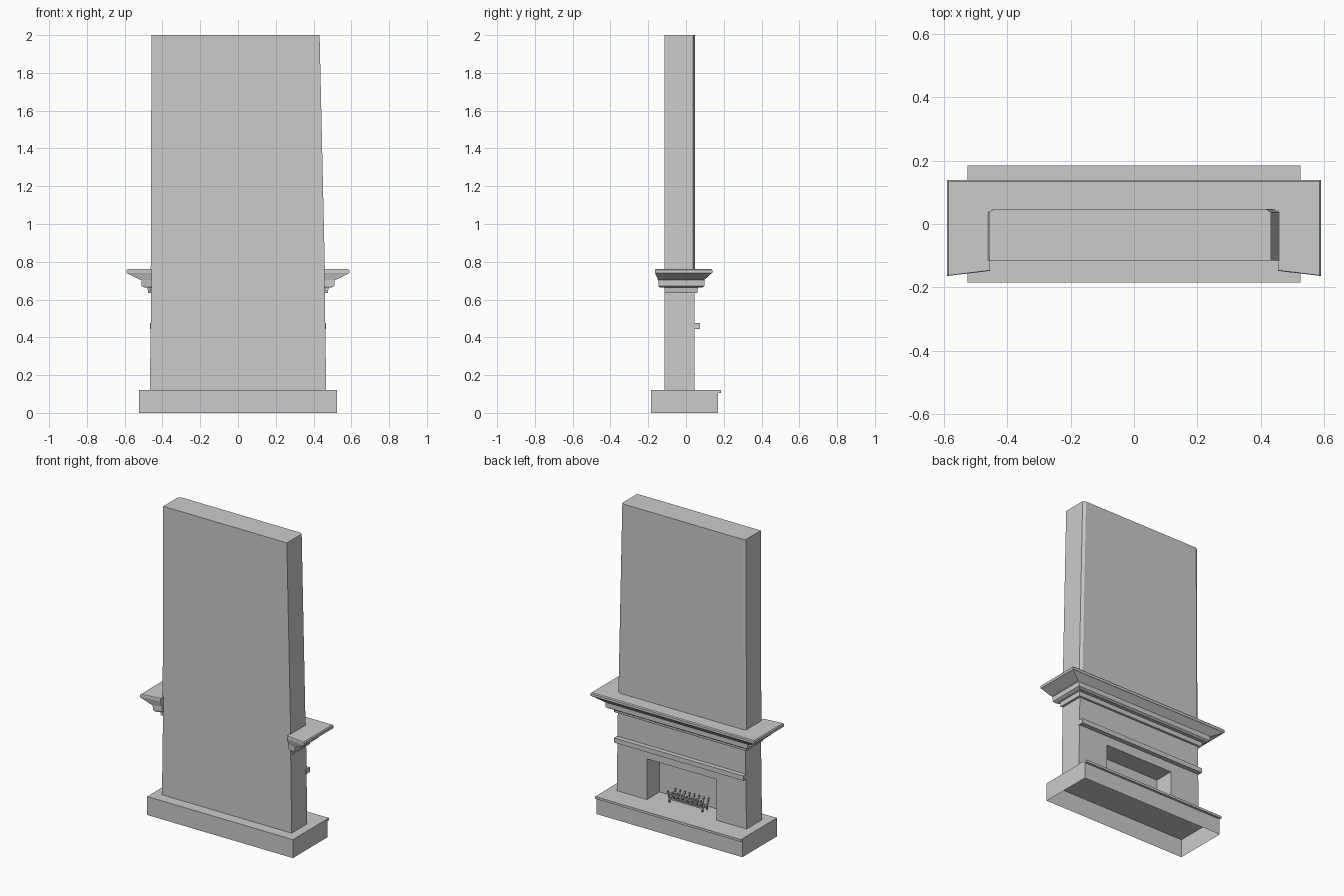
import bpy, bmesh, math
from mathutils import Vector, Matrix

if "Cube" in bpy.data.objects:
    bpy.data.objects.remove(bpy.data.objects["Cube"])


def finish(name, bm):
    bmesh.ops.recalc_face_normals(bm, faces=bm.faces)
    me = bpy.data.meshes.new(name)
    bm.to_mesh(me)
    bm.free()
    ob = bpy.data.objects.new(name, me)
    bpy.context.collection.objects.link(ob)
    return ob


def loft(name, rings, caps=(True, True)):
    """Skin a stack of (z, outline) rings with the same point count."""
    bm = bmesh.new()
    rows = [[bm.verts.new((x, y, z)) for x, y in pts] for z, pts in rings]
    n = len(rows[0])
    for a, b in zip(rows, rows[1:]):
        for i in range(n):
            j = (i + 1) % n
            bm.faces.new((a[i], a[j], b[j], b[i]))
    if caps[0]:
        bm.faces.new(rows[0][::-1])
    if caps[1]:
        bm.faces.new(rows[-1])
    return finish(name, bm)


def rect(x0, x1, y0, y1):
    return [(x0, y0), (x1, y0), (x1, y1), (x0, y1)]


def add_box(bm, lo, hi, rot_x=0.0):
    lo, hi = Vector(lo), Vector(hi)
    m = (Matrix.Translation((lo + hi) / 2) @ Matrix.Rotation(rot_x, 4, 'X')
         @ Matrix.Diagonal((*(hi - lo), 1)))
    bmesh.ops.create_cube(bm, size=1, matrix=m)


def box(name, lo, hi):
    bm = bmesh.new()
    add_box(bm, lo, hi)
    return finish(name, bm)


# Hearth base: open underneath, with a small lip along the fire side
body, lip = rect(-.525, .525, -.185, .17), rect(-.525, .525, -.185, .185)
loft("hearth", [(0, body), (.105, body), (.105, lip), (.12, lip)], (False, True))

# Lower chimney breast with the firebox cut into its +y face
breast = loft("lower_breast", [(.12, rect(-.467, .467, -.115, .045)),
                               (.75, rect(-.458, .458, -.115, .045))])
cutter = box("firebox_cutter", (-.25, -.085, .08), (.25, .1, .385))
cutter.hide_render = True
mod = breast.modifiers.new("firebox", 'BOOLEAN')
mod.object = cutter
mod.solver = 'EXACT'
bpy.context.view_layer.update()
cut = bpy.data.meshes.new_from_object(
    breast.evaluated_get(bpy.context.evaluated_depsgraph_get()))
breast.modifiers.clear()
breast.data = cut
bpy.data.objects.remove(cutter)


# Upper chimney breast: chamfered fire-side corners, right edge leaning in
def stack(xl, xr):
    return [(xl, -.115), (xr, -.115), (xr, .038), (xr - .018, .048),
            (xl + .018, .048), (xl, .038)]


loft("upper_breast", [(.75, stack(-.462, .46)), (2, stack(-.458, .432))])


# Mantel shelf: moulding wrapped round three sides, open at -y
def shelf(hx, back, front):
    ix = .455
    return [(-ix, back + .016), (-hx, back), (-hx, front), (hx, front),
            (hx, back), (ix, back + .016), (ix, .035), (-ix, .035)]


loft("mantel", [(z, shelf(*p)) for z, p in [
    (.635, (.475, -.115, .06)), (.663, (.48, -.115, .063)),
    (.663, (.495, -.14, .085)), (.672, (.51, -.146, .097)),
    (.703, (.512, -.147, .097)), (.708, (.525, -.15, .102)),
    (.737, (.583, -.162, .133)), (.74, (.59, -.164, .139)),
    (.756, (.59, -.164, .139)), (.762, (.585, -.162, .134))]])

# Moulding strip above the firebox
box("frieze_strip", (-.465, .035, .445), (.465, .075, .476))

# Fire grate: rails, feet and a row of leaning bars
bm = bmesh.new()
for y, z in ((-.045, .145), (.0, .145), (.012, .185)):
    add_box(bm, (-.125, y - .004, z - .004), (.125, y + .004, z + .004))
for i in range(8):
    x = -.119 + i * .034
    add_box(bm, (x - .004, -.049, .141), (x + .004, .004, .149))
    add_box(bm, (x - .004, .004, .142), (x + .004, .012, .205), math.radians(-18))
    add_box(bm, (x - .004, -.058, .142), (x + .004, -.05, .19), math.radians(18))
for x in (-.119, .119):
    for y in (-.045, 0):
        add_box(bm, (x - .004, y - .004, .12), (x + .004, y + .004, .145))
finish("fire_grate", bm)
